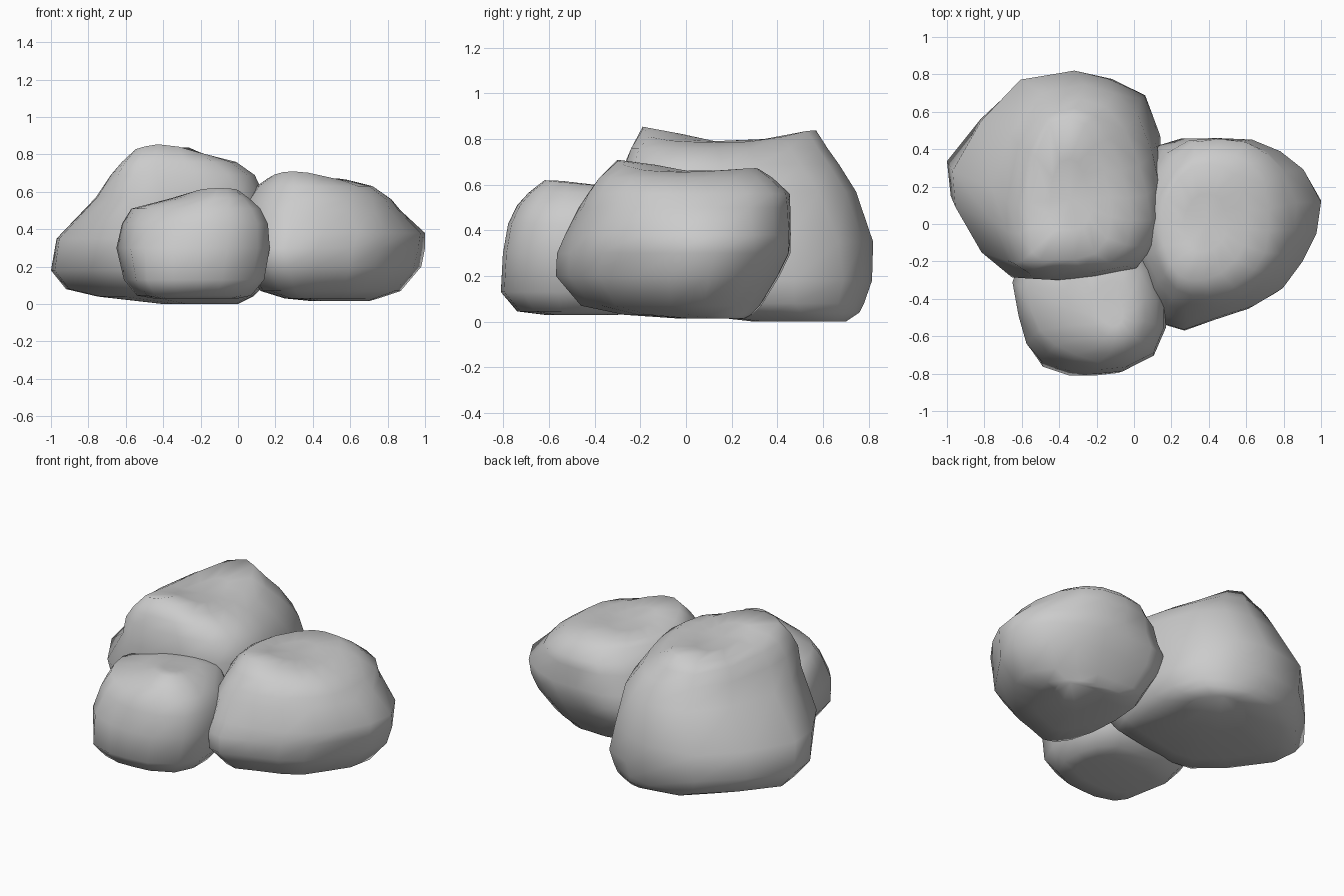
import bpy
import bmesh
from math import exp
from mathutils import Vector


def unit(pts):
    """Scale an outline to the 0..1 square."""
    xs = [p[0] for p in pts]
    ys = [p[1] for p in pts]
    return [((x - min(xs)) / (max(xs) - min(xs)), (y - min(ys)) / (max(ys) - min(ys)))
            for x, y in pts]


def rock(name, outline, upper, levels, peaks, start=.4, spread=.2):
    """Loft from outline (low) to upper (high) through (z, xmin, xmax, ymin, ymax)."""
    low, high = unit(outline), unit(upper)
    n, last = len(low), len(levels) - 1
    bm = bmesh.new()
    rings = []
    for k, (z, a, b, c, d) in enumerate(levels):
        t = min(1, max(0, (k / last - start) / .4))
        rings.append([bm.verts.new((a + (p[0] + (q[0] - p[0]) * t) * (b - a),
                                    c + (p[1] + (q[1] - p[1]) * t) * (d - c), z))
                      for p, q in zip(low, high)])
    # crown: an inner ring and a centre point
    top = rings[-1]
    mid = sum((v.co for v in top), Vector()) / n
    rings.append([bm.verts.new(v.co.lerp(mid, .5)) for v in top])
    tip = bm.verts.new(mid)
    # soft bumps on the top
    for v in rings[-2] + rings[-1] + [tip]:
        v.co.z += max(h * exp(-((v.co.x - x) ** 2 + (v.co.y - y) ** 2) / spread ** 2)
                      for x, y, h in peaks)
    for lo, hi in zip(rings, rings[1:]):
        for i in range(n):
            j = (i + 1) % n
            bm.faces.new((lo[i], lo[j], hi[j], hi[i]))
    bm.faces.new(list(reversed(rings[0])))
    for i in range(n):
        bm.faces.new((rings[-1][i], rings[-1][(i + 1) % n], tip))
    bmesh.ops.recalc_face_normals(bm, faces=bm.faces)
    for f in bm.faces:
        f.smooth = True
    me = bpy.data.meshes.new(name)
    bm.to_mesh(me)
    bm.free()
    ob = bpy.data.objects.new(name, me)
    bpy.context.collection.objects.link(ob)
    return ob


# tall rock at the back left
rock("large_rock",
     [(-1, .33), (-.98, .14), (-.8, -.12), (-.62, -.28), (-.44, -.3),
      (-.2, -.25), (.05, -.2), (.11, -.05), (.14, .12), (.15, .3), (.14, .47),
      (.06, .69), (-.12, .78), (-.3, .82), (-.6, .77), (-.82, .56)],
     [(0, .4), (0, .22), (.03, .05), (.14, 0), (.3, 0), (.55, 0), (.8, .04),
      (.95, .15), (1, .3), (.97, .44), (.91, .61), (.81, .81), (.68, .95),
      (.5, 1), (.25, .96), (.07, .73)],
     [(0, -.4, 0, .3, .7), (.04, -.75, .08, -.05, .76),
      (.08, -.92, .12, -.2, .78), (.18, -1, .15, -.28, .815),
      (.35, -.97, .15, -.3, .82), (.57, -.76, .15, -.3, .745),
      (.69, -.68, .09, -.27, .67), (.76, -.62, -.01, -.24, .62),
      (.785, -.56, -.12, -.19, .57)],
     [(-.41, -.18, .07), (-.3, .57, .055)])

# wide rock on the right
rock("right_rock",
     [(1, .14), (.87, .32), (.73, .4), (.57, .46), (.4, .46), (.24, .47),
      (.12, .44), (.04, .25), (.02, 0), (.04, -.25), (.09, -.44),
      (.16, -.54), (.26, -.57), (.42, -.51), (.6, -.45), (.74, -.37),
      (.86, -.2), (.96, -.05)],
     [(1, .6), (.96, .78), (.86, .91), (.72, .98), (.53, 1), (.36, .98),
      (.2, .88), (.05, .7), (0, .5), (.02, .3), (.1, .14), (.2, .04),
      (.32, 0), (.5, 0), (.7, .06), (.88, .18), (.97, .3), (1, .45)],
     [(.015, .4, .7, -.05, .26), (.03, .25, .75, -.27, .29),
      (.07, .12, .87, -.46, .33), (.2, .04, .98, -.57, .41),
      (.3, .02, 1, -.565, .46), (.38, .02, 1, -.53, .465),
      (.5, .03, .87, -.47, .46), (.56, .05, .82, -.43, .455),
      (.63, .1, .72, -.38, .38), (.655, .15, .6, -.3, .32)],
     [(.3, -.28, .055), (.5, .32, .018)])

# small rock at the front
rock("front_rock",
     [(-.65, -.28), (-.61, -.5), (-.58, -.67), (-.52, -.76), (-.36, -.81),
      (-.22, -.805), (-.08, -.79), (.1, -.7), (.17, -.54), (.17, -.35),
      (.12, -.18), (0, -.06), (-.2, -.05), (-.4, -.05), (-.6, -.13)],
     [(0, .6), (.03, .42), (.1, .26), (.22, .14), (.38, .06), (.55, 0),
      (.75, .02), (.93, .12), (1, .3), (1, .5), (.93, .75), (.75, .95),
      (.5, 1), (.25, .95), (.08, .8)],
     [(.03, -.45, 0, -.62, -.3), (.045, -.54, .07, -.74, -.2),
      (.13, -.61, .14, -.815, -.1), (.3, -.65, .17, -.805, -.05),
      (.43, -.62, .16, -.78, -.05), (.51, -.57, .12, -.74, -.08),
      (.565, -.36, .06, -.69, -.12), (.59, -.24, 0, -.62, -.3)],
     [(-.1, -.61, .03)], start=.25)
